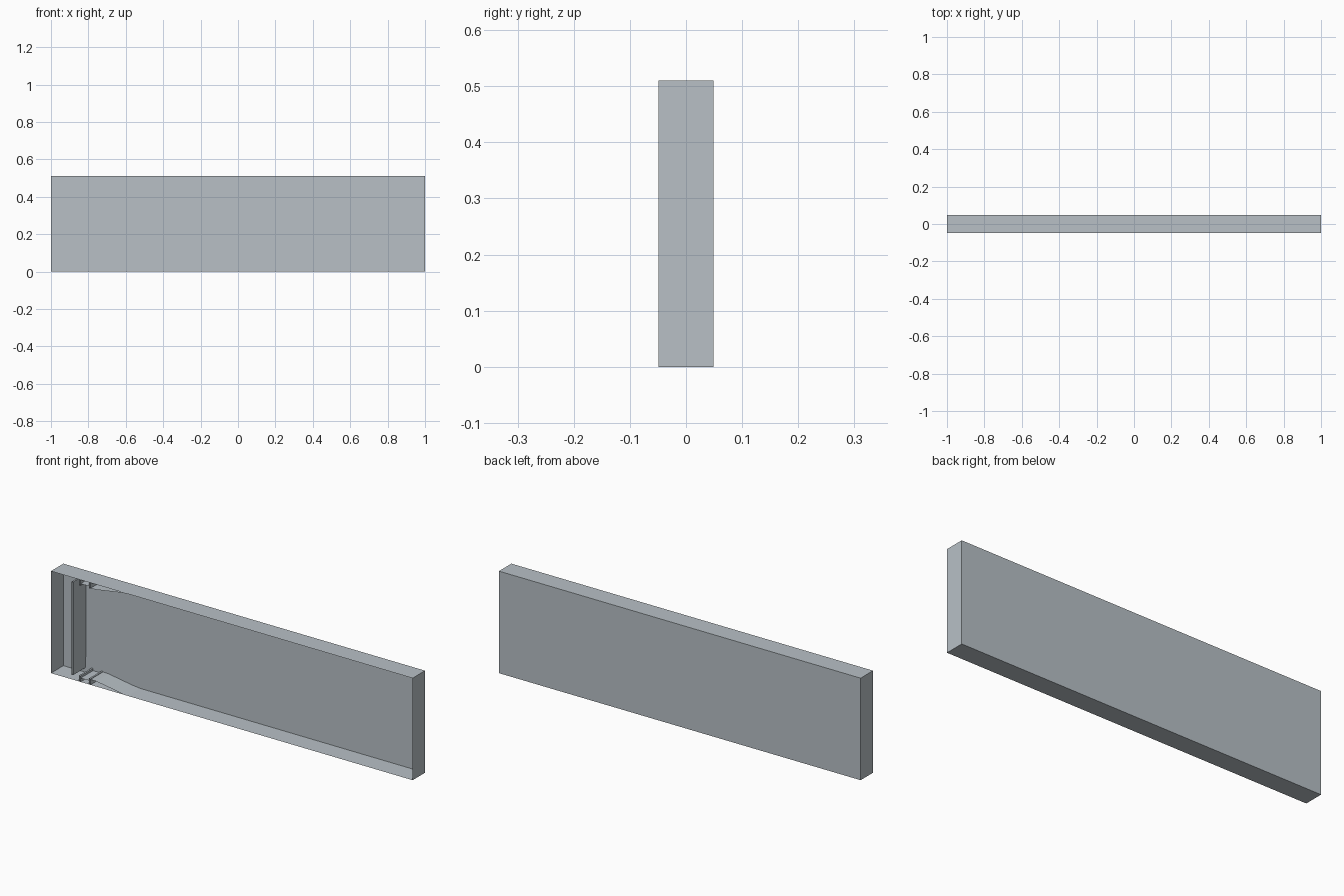
import bpy
import bmesh

HALF_DEPTH = 0.049
HEIGHT = 0.51

cube = bpy.data.objects.get("Cube")
if cube:
    bpy.data.objects.remove(cube, do_unlink=True)

grey = bpy.data.materials.new("pale grey")
grey.use_nodes = True
colour = (0.48, 0.53, 0.565, 1)
grey.diffuse_color = colour
grey.node_tree.nodes["Principled BSDF"].inputs["Base Color"].default_value = colour


def make_object(name, bm):
    mesh = bpy.data.meshes.new(name)
    bm.to_mesh(mesh)
    bm.free()
    mesh.materials.append(grey)
    obj = bpy.data.objects.new(name, mesh)
    bpy.context.collection.objects.link(obj)
    return obj


def sheet(name, profile, closed=False, flip=False):
    """Sweep an x-z profile from the open front to the back wall."""
    bm = bmesh.new()
    rows = []
    for x, z in profile:
        z = HEIGHT - z if flip else z
        rows.append([bm.verts.new((x, y, z)) for y in (-HALF_DEPTH, HALF_DEPTH)])
    pairs = list(zip(rows, rows[1:]))
    if closed:
        pairs.append((rows[-1], rows[0]))
    for a, b in pairs:
        quad = [a[0], b[0], b[1], a[1]]
        bm.faces.new(quad[::-1] if flip else quad)
    return make_object(name, bm)


# Thin-walled tray with an open front
bm = bmesh.new()
bmesh.ops.create_cube(bm, size=1)
for v in bm.verts:
    v.co.x *= 2
    v.co.y *= 2 * HALF_DEPTH
    v.co.z = (v.co.z + 0.5) * HEIGHT
front = [f for f in bm.faces if f.normal.y < -0.5]
bmesh.ops.delete(bm, geom=front, context="FACES_ONLY")
make_object("tray", bm)

# Slim upright gate, slightly thicker along its middle
sheet("gate", [(-0.887, 0.022), (-0.887, 0.487), (-0.879, 0.487),
               (-0.875, 0.41), (-0.875, 0.10), (-0.879, 0.022)], closed=True)

# Matching guide on the floor and ceiling: two ribs, a ledge and a tapered ramp
for side, flip in (("lower", False), ("upper", True)):
    for label, x in (("outer", -0.845), ("inner", -0.79)):
        sheet(f"{side}_{label}_rib",
              [(x, 0), (x, 0.03), (x + 0.009, 0.03), (x + 0.009, 0)], flip=flip)
    sheet(f"{side}_ledge", [(-0.836, 0.019), (-0.79, 0.019)], flip=flip)
    sheet(f"{side}_ramp", [(-0.781, 0.027), (-0.75, 0.026),
                           (-0.62, 0.005), (-0.575, 0)], flip=flip)
